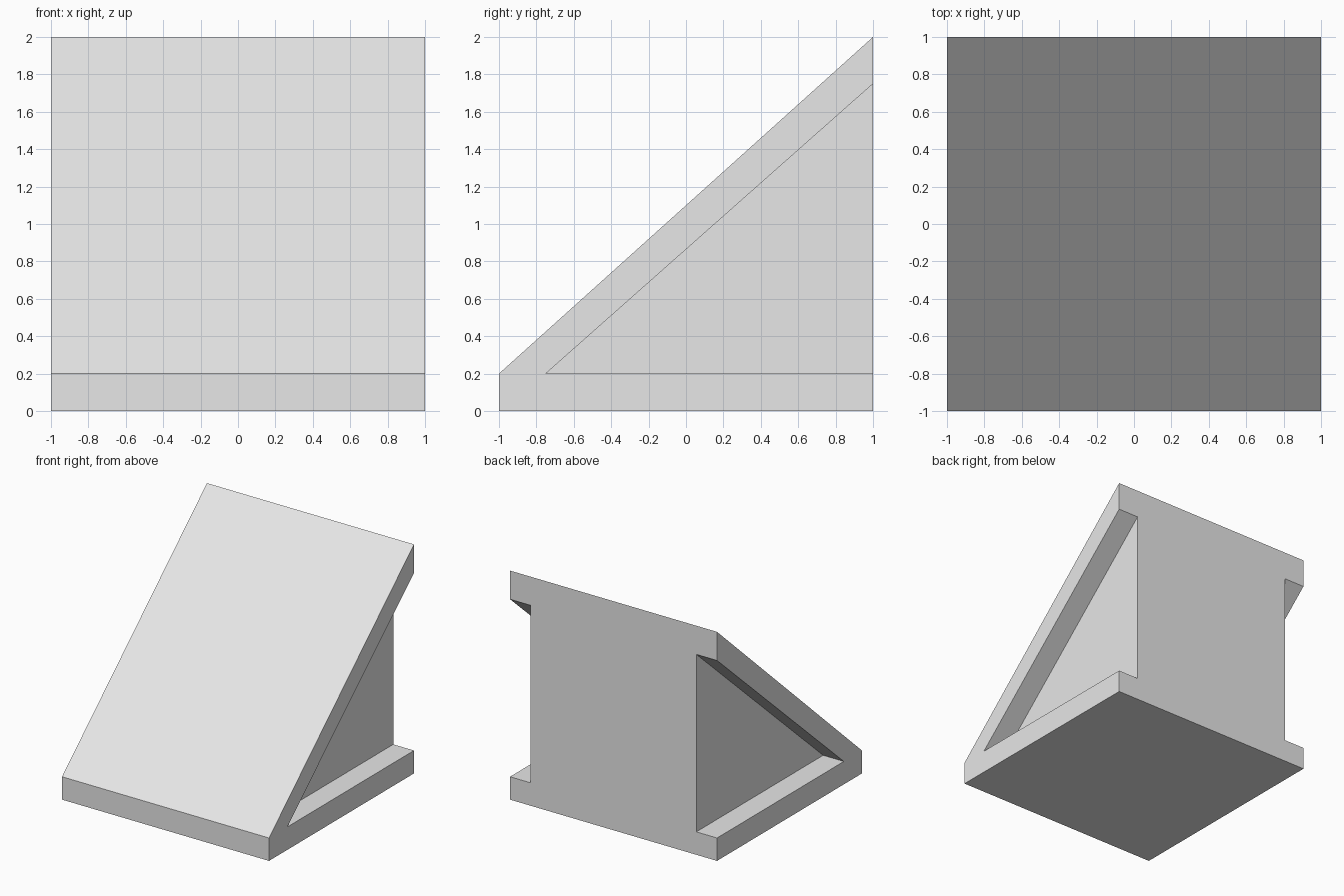
import bpy, bmesh

if "Cube" in bpy.data.objects:
    bpy.data.objects.remove(bpy.data.objects["Cube"])

grey = bpy.data.materials.new("light_grey")
grey.diffuse_color = (0.8, 0.8, 0.8, 1)
grey.use_nodes = True
grey.node_tree.nodes["Principled BSDF"].inputs["Base Color"].default_value = grey.diffuse_color


def prism(name, profile, x0, x1):
    """Extrude a (y, z) profile along x from x0 to x1."""
    bm = bmesh.new()
    face = bm.faces.new([bm.verts.new((x0, y, z)) for y, z in profile])
    ext = bmesh.ops.extrude_face_region(bm, geom=[face])
    verts = [v for v in ext["geom"] if isinstance(v, bmesh.types.BMVert)]
    bmesh.ops.translate(bm, verts=verts, vec=(x1 - x0, 0, 0))
    bmesh.ops.recalc_face_normals(bm, faces=bm.faces)
    mesh = bpy.data.meshes.new(name)
    bm.to_mesh(mesh)
    bm.free()
    mesh.materials.append(grey)
    obj = bpy.data.objects.new(name, mesh)
    bpy.context.collection.objects.link(obj)
    return obj


# Sloped block with a short vertical front edge
block = prism("slope_block", [(-1, 0), (1, 0), (1, 2), (-1, 0.2)], -1, 1)

# Triangular side recesses, open at the back
slope = 1.55 / 1.75
recess = [(-0.75, 0.2), (1.2, 0.2), (1.2, 0.2 + 1.95 * slope)]
bpy.context.view_layer.objects.active = block
for side in (-1, 1):
    x0, x1 = sorted((side * 0.8, side * 1.2))
    cutter = prism("recess_cutter", recess, x0, x1)
    cutter.hide_render = True
    mod = block.modifiers.new("recess", "BOOLEAN")
    mod.operation = "DIFFERENCE"
    mod.solver = "EXACT"
    mod.object = cutter
    bpy.ops.object.modifier_apply(modifier=mod.name)
    bpy.data.objects.remove(cutter)
